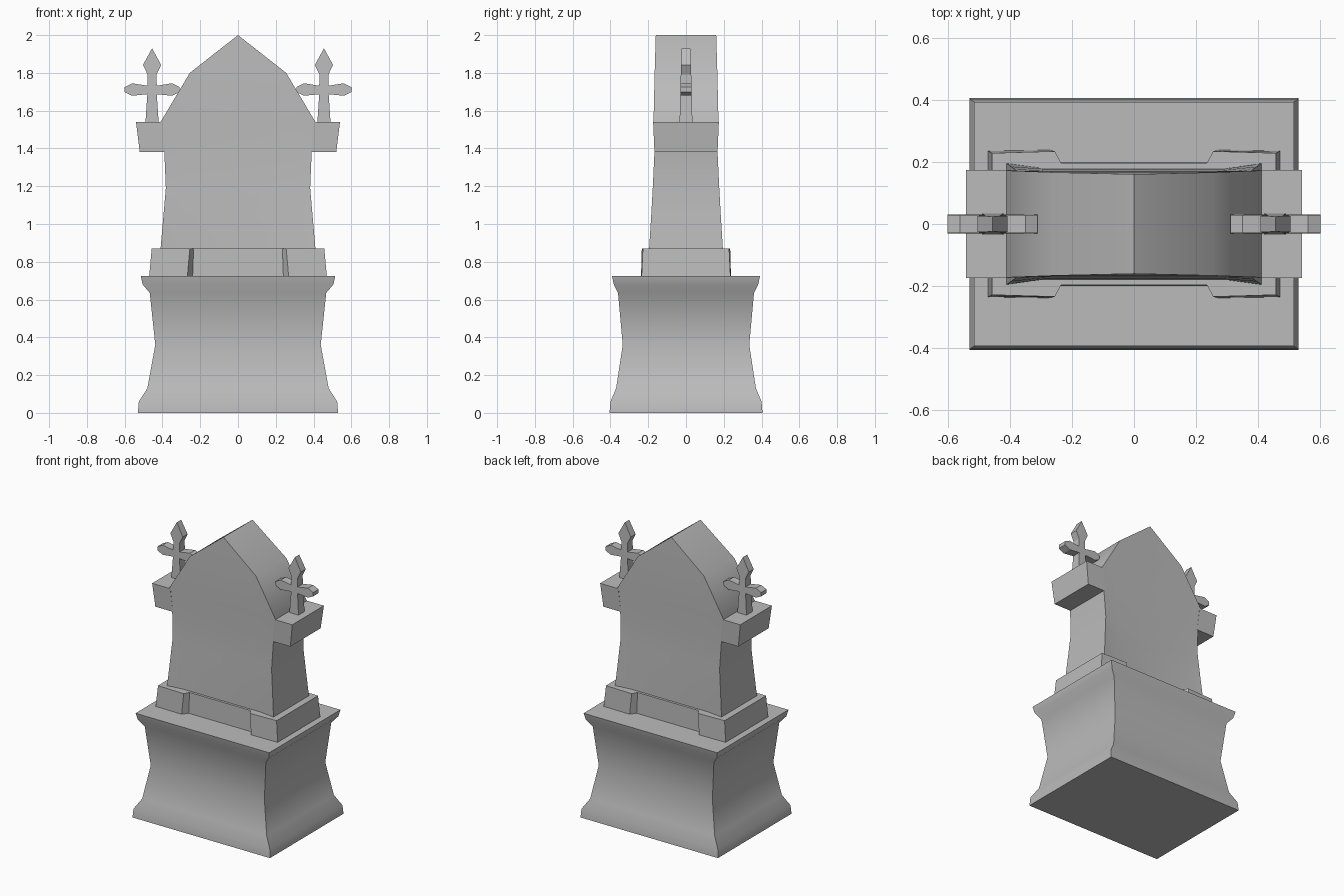
import bpy, bmesh, math

cube = bpy.data.objects.get("Cube")
if cube:
    bpy.data.objects.remove(cube, do_unlink=True)

# Single stone colour
stone = bpy.data.materials.new("grey_stone")
stone.use_nodes = True
GREY = (0.5, 0.5, 0.5, 1)
stone.diffuse_color = GREY
stone.node_tree.nodes["Principled BSDF"].inputs["Base Color"].default_value = GREY


def loft(name, rings, smooth=None):
    """Skin equal-length rings of points and cap both ends."""
    bm = bmesh.new()
    loops = [[bm.verts.new(p) for p in ring] for ring in rings]
    n = len(loops[0])
    for a, b in zip(loops, loops[1:]):
        for i in range(n):
            j = (i + 1) % n
            bm.faces.new((a[i], a[j], b[j], b[i]))
    bm.faces.new(loops[0][::-1])
    bm.faces.new(loops[-1])
    bmesh.ops.remove_doubles(bm, verts=bm.verts, dist=0.0005)
    bmesh.ops.dissolve_degenerate(bm, edges=bm.edges, dist=0.0005)
    bmesh.ops.recalc_face_normals(bm, faces=bm.faces)
    mesh = bpy.data.meshes.new(name)
    bm.to_mesh(mesh)
    bm.free()
    mesh.materials.append(stone)
    obj = bpy.data.objects.new(name, mesh)
    bpy.context.collection.objects.link(obj)
    if smooth:
        bpy.ops.object.select_all(action='DESELECT')
        obj.select_set(True)
        bpy.context.view_layer.objects.active = obj
        bpy.ops.object.shade_smooth_by_angle(angle=math.radians(smooth))
    return obj


def symmetric_ring(front, z):
    """Right half of the front edge, from the middle outwards, mirrored to all sides."""
    edge = [(-x, -y, z) for x, y in reversed(front)] + [(x, -y, z) for x, y in front]
    return edge + [(-x, -y, z) for x, y, z in edge]


# Flared pedestal: height, half width, half depth
pedestal = [(0, .53, .405), (.06, .525, .4), (.13, .48, .37), (.36, .438, .335),
            (.635, .467, .36), (.68, .505, .382), (.725, .515, .392)]
loft("pedestal", [symmetric_ring([(w, d)], z) for z, w, d in pedestal], 40)

# Plinth with recessed middle between the corner blocks
loft("plinth", [
    symmetric_ring([(.24, .2), (.268, .238), (.47, .235)], .725),
    symmetric_ring([(.235, .197), (.255, .234), (.457, .228)], .87)])

# Waisted slab with gabled top: height, half width, corner depth, middle depth
slab = [(.87, .41, .195, .18), (1.03, .396, .185, .177), (1.19, .382, .176, .172),
        (1.38, .39, .167, .166), (1.54, .41, .172, .17), (1.8, .255, .166, .166),
        (2, 0, .16, .16)]
loft("headstone", [symmetric_ring([(w * .73, m), (w, d)], z) for z, w, d, m in slab], 40)

# Right half of the cross outline, from base to tip
half = [(.035, 0), (.025, .15), (.105, .142), (.145, .162), (.145, .188),
        (.105, .208), (.025, .195), (.024, .255), (.048, .305)]
outline = half + [(0, .393)] + [(-x, z) for x, z in reversed(half)]
CROSS_X, SHOULDER_Z = .455, 1.537

for side, s in (("left", 1), ("right", -1)):
    # Shoulder block
    loft(side + "_shoulder", [
        [(s * x, y, z) for x, y in ((inner, -d), (outer, -d), (outer, d), (inner, d))]
        for z, inner, outer, d in ((1.38, .385, .52, .167), (1.54, .4, .54, .174))])
    # Finial cross, thinning towards the tip
    loft(side + "_cross", [
        [(s * CROSS_X + x, f * (.034 - .025 * z), SHOULDER_Z + z) for x, z in outline]
        for f in (-1, 1)])
